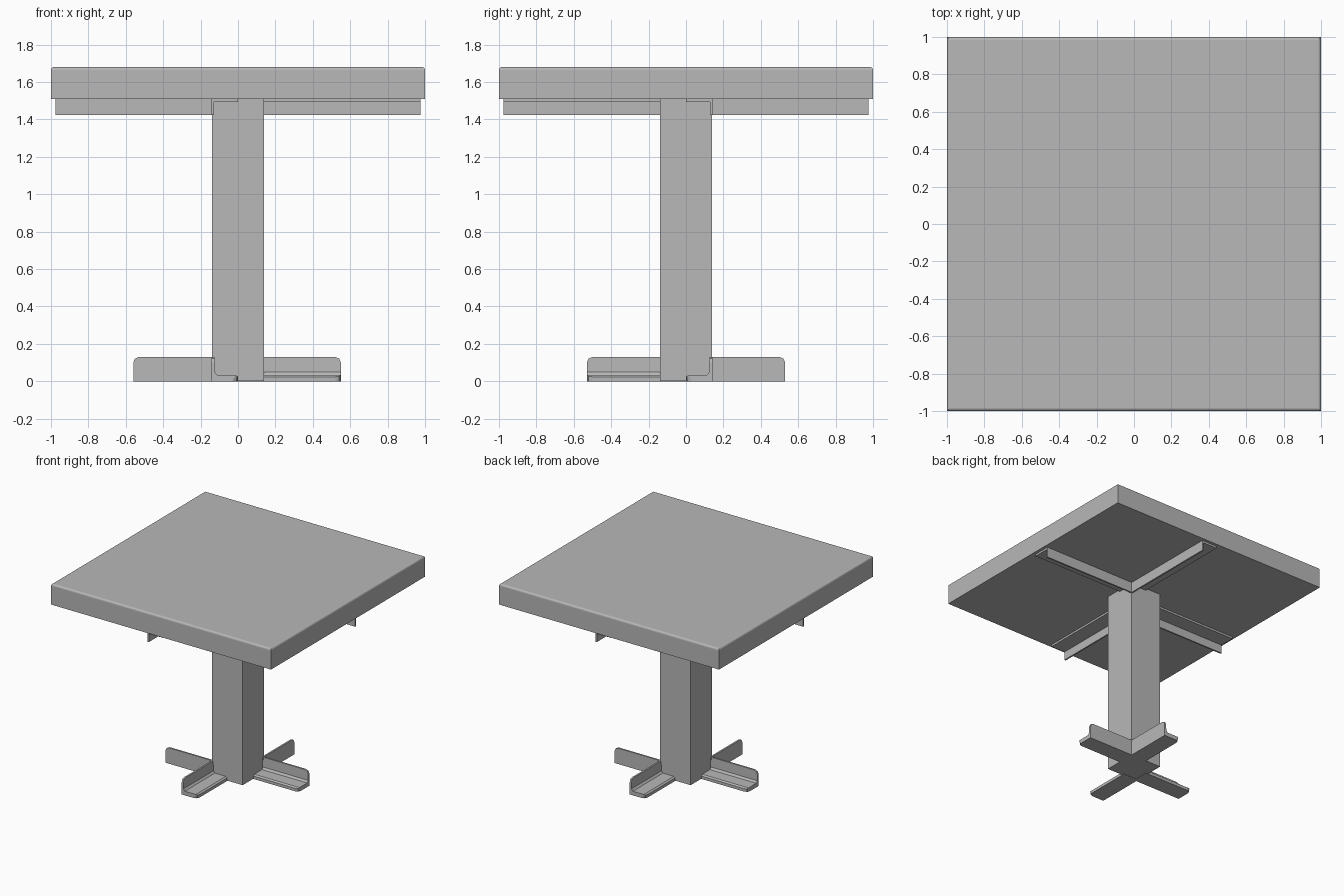
import bpy
import bmesh

cube = bpy.data.objects.get("Cube")
if cube:
    bpy.data.objects.remove(cube, do_unlink=True)

grey = bpy.data.materials.new("plain_grey")
grey.use_nodes = True
grey.diffuse_color = (0.48, 0.48, 0.48, 1)
grey.node_tree.nodes["Principled BSDF"].inputs["Base Color"].default_value = (0.48, 0.48, 0.48, 1)


def finish(name, bm):
    bmesh.ops.recalc_face_normals(bm, faces=bm.faces)
    mesh = bpy.data.meshes.new(name)
    bm.to_mesh(mesh)
    bm.free()
    mesh.materials.append(grey)
    obj = bpy.data.objects.new(name, mesh)
    bpy.context.collection.objects.link(obj)
    return obj


def box(name, half, low, high, bevel=0):
    bm = bmesh.new()
    bmesh.ops.create_cube(bm, size=2)
    for v in bm.verts:
        v.co = (v.co.x * half, v.co.y * half, high if v.co.z > 0 else low)
    if bevel:
        top = [e for e in bm.edges if all(v.co.z > high - 0.001 for v in e.verts)]
        bmesh.ops.bevel(bm, geom=top, offset=bevel, segments=3, profile=0.5, affect='EDGES')
    return finish(name, bm)


def angle_bar(name, profile, start, end, along_x, sign, tip=0):
    """L-section bar: profile is (across, height), run outward from the column."""
    bm = bmesh.new()
    face = bm.faces.new([bm.verts.new((start, a, z)) for a, z in profile])
    ext = bmesh.ops.extrude_face_region(bm, geom=[face])
    verts = [g for g in ext["geom"] if isinstance(g, bmesh.types.BMVert)]
    bmesh.ops.translate(bm, verts=verts, vec=(end - start, 0, 0))
    if tip:
        # Clip the free outer corners of both flanges
        top = max(z for _, z in profile)
        corners = []
        for e in bm.edges:
            p, q = (v.co for v in e.verts)
            if min(p.x, q.x) > end - 0.001:
                if max(p.y, q.y) < 0.001 or min(p.z, q.z) > top - 0.001:
                    corners.append(e)
        bmesh.ops.bevel(bm, geom=corners, offset=tip, segments=2, profile=0.5, affect='EDGES')
    for v in bm.verts:
        u, a, z = v.co
        v.co = (u * sign, a * sign, z) if along_x else (a * sign, u * sign, z)
    return finish(name, bm)


# Table top and column
box("table_top", 1.0, 1.51, 1.68, bevel=0.015)
box("column", 0.14, 0.002, 1.51)

# Angle bar sections
foot = [(0, 0), (0.141, 0), (0.141, 0.13), (0.127, 0.13), (0.125, 0.05),
        (0.112, 0.034), (0.012, 0.034), (0, 0.024)]
support = [(0, 1.51), (0.141, 1.51), (0.141, 1.425), (0.128, 1.425),
           (0.128, 1.494), (0, 1.494)]

# Four feet and four top supports, paired at opposite column corners
for side, along_x, sign, reach in (("left", True, 1, 0.55), ("right", True, -1, 0.56),
                                   ("back", False, 1, 0.53), ("front", False, -1, 0.53)):
    angle_bar(side + "_foot", foot, 0.12, reach, along_x, sign, tip=0.03)
    angle_bar(side + "_support", support, 0.12, 0.975, along_x, sign)
